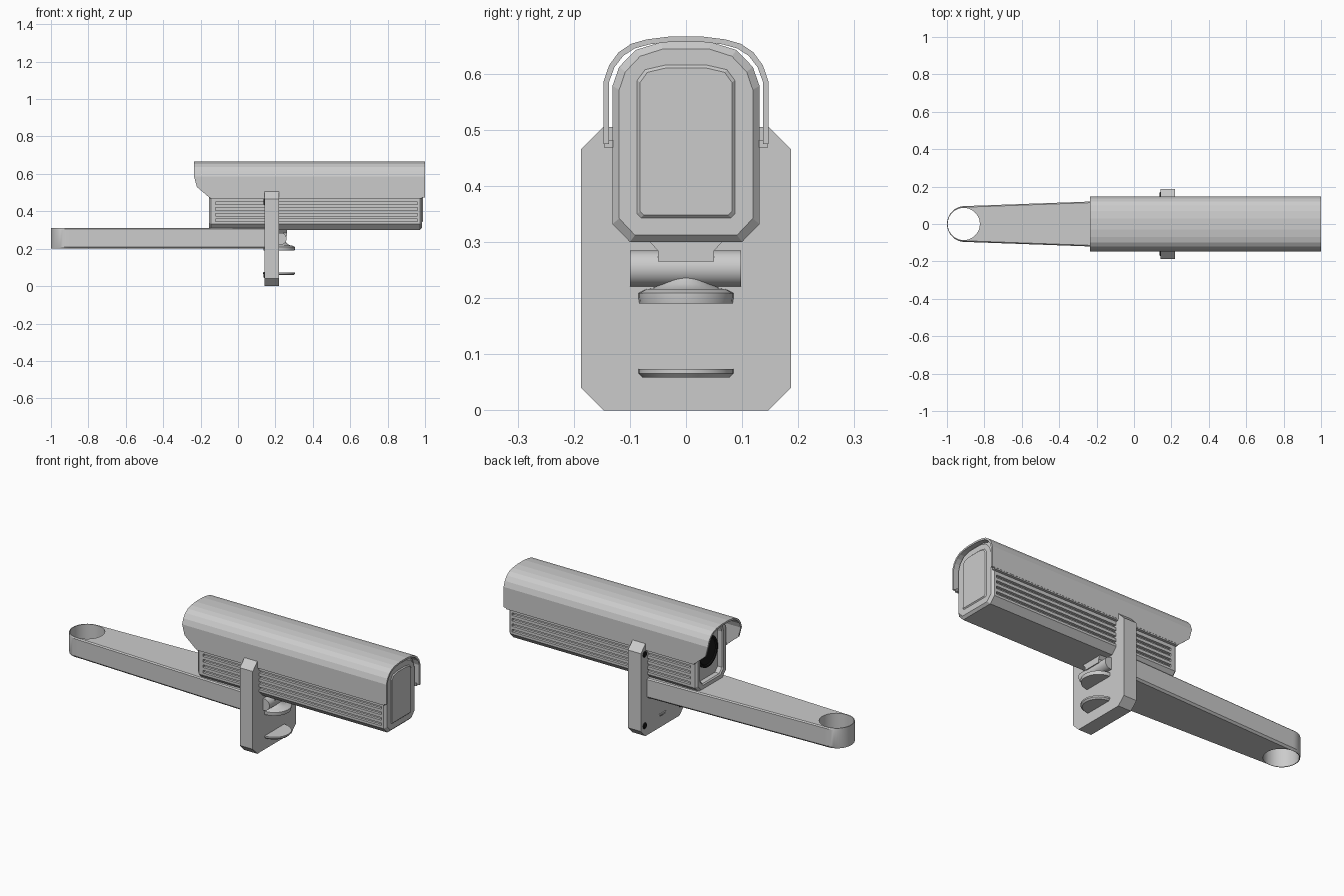
import bpy, bmesh, math

if "Cube" in bpy.data.objects:
    bpy.data.objects.remove(bpy.data.objects["Cube"])

def mat(name, c):
    m = bpy.data.materials.new(name)
    m.diffuse_color = (c, c, c, 1)
    m.use_nodes = True
    m.node_tree.nodes["Principled BSDF"].inputs["Base Color"].default_value = m.diffuse_color
    return m

BLACK = mat("black", 0.01)

def loft(name, rings, material=None, smooth=False):
    """Skin a list of equal-length closed rings and cap both ends."""
    bm = bmesh.new()
    vs = [[bm.verts.new(p) for p in r] for r in rings]
    n = len(rings[0])
    for a, b in zip(vs, vs[1:]):
        for i in range(n):
            j = (i + 1) % n
            bm.faces.new((a[i], a[j], b[j], b[i]))
    bm.faces.new(vs[0][::-1])
    bm.faces.new(vs[-1])
    bmesh.ops.recalc_face_normals(bm, faces=bm.faces)
    me = bpy.data.meshes.new(name)
    bm.to_mesh(me)
    bm.free()
    ob = bpy.data.objects.new(name, me)
    bpy.context.collection.objects.link(ob)
    if material:
        me.materials.append(material)
    if smooth:
        activate(ob)
        bpy.ops.object.shade_smooth_by_angle(angle=math.radians(25))
    return ob

def activate(ob):
    bpy.ops.object.select_all(action='DESELECT')
    ob.select_set(True)
    bpy.context.view_layer.objects.active = ob

def sym(half):
    """Mirror a right-hand (y, z) half profile into a closed outline."""
    return half + [(-y, z) for y, z in reversed(half)]

def at_x(prof, x, inset=0.0):
    """Place a (y, z) outline at x, shrunk by roughly the given margin."""
    ys, zs = [p[0] for p in prof], [p[1] for p in prof]
    cy, cz = (max(ys) + min(ys)) / 2, (max(zs) + min(zs)) / 2
    sy = 1 - 2 * inset / (max(ys) - min(ys))
    sz = 1 - 2 * inset / (max(zs) - min(zs))
    return [(x, cy + (y - cy) * sy, cz + (z - cz) * sz) for y, z in prof]

def lathe(name, c, axis, steps, n=32, material=None):
    """Stacked circles: steps are (distance along axis, radius)."""
    rings = []
    for d, r in steps:
        ring = []
        for i in range(n):
            t = 2 * math.pi * i / n
            u, v = r * math.cos(t), r * math.sin(t)
            o = {'x': (d, u, v), 'y': (u, d, v), 'z': (u, v, d)}[axis]
            ring.append(tuple(a + b for a, b in zip(c, o)))
        rings.append(ring)
    return loft(name, rings, material, True)

# Support arm: tapered bar with rounded end, chamfered edges and a through hole
def arm_ring(z, m):
    pts = [(0.15, 0.134 - m)]
    for i in range(25):
        t = math.radians(88 + 184 * i / 24)
        r = 0.096
        k = min(m, m * max(0, 1 + math.cos(t)))
        pts.append((-0.904 + r * math.cos(t), (r - k) * math.sin(t)))
    pts.append((0.15, -0.134 + m))
    return [(x, y, z) for x, y in pts]

arm = loft("support_arm", [arm_ring(0.20, 0.01), arm_ring(0.21, 0),
                           arm_ring(0.304, 0), arm_ring(0.31, 0.006)])
cutter = lathe("hole_cutter", (-0.91, 0, 0), 'z', [(0.1, 0.086), (0.4, 0.086)], 40)
cutter.hide_render = True
mod = arm.modifiers.new("hole", 'BOOLEAN')
mod.operation, mod.object, mod.solver = 'DIFFERENCE', cutter, 'EXACT'
activate(arm)
bpy.ops.object.modifier_apply(modifier="hole")
bpy.data.objects.remove(cutter)
activate(arm)
bpy.ops.object.shade_smooth_by_angle(angle=math.radians(25))

# Upright clamp plate with cut corners
plate = sym([(0.147, 0), (0.187, 0.04), (0.187, 0.465), (0.147, 0.505)])
loft("clamp_plate", [at_x(plate, 0.142), at_x(plate, 0.22)])
for s in (-1, 1):
    for z in (0.06, 0.45):
        lathe("plate_bolt", (0.136, s * 0.155, z), 'x',
              [(0, 0.012), (0.003, 0.016), (0.01, 0.016)], 12, BLACK)

# Housing body with horizontal grooves along both sides
top = [(0.131, 0.578), (0.119, 0.612), (0.09, 0.642), (0.045, 0.656)]
cap = sym([(0.10, 0.30), (0.131, 0.332)] + top)
half = [(0.10, 0.30), (0.131, 0.332)]
for i in range(4):
    z = 0.352 + i * 0.03
    half += [(0.131, z - 0.007), (0.117, z - 0.007), (0.117, z + 0.007), (0.131, z + 0.007)]
body = sym(half + top)
loft("housing_body", [at_x(body, -0.122), at_x(body, 0.963)])

# Closed end cap with raised panel
loft("end_cap", [at_x(cap, 0.96), at_x(cap, 0.973), at_x(cap, 0.985, 0.012)])
panel = sym([(0.08, 0.343), (0.087, 0.35), (0.087, 0.588), (0.073, 0.607), (0.038, 0.615)])
loft("end_panel", [at_x(panel, 0.98), at_x(panel, 0.985), at_x(panel, 0.99, 0.005)])

# Window frame with recess and dark lens
loft("window_frame", [at_x(cap, -0.12), at_x(cap, -0.145), at_x(cap, -0.156, 0.01),
                      at_x(cap, -0.156, 0.03), at_x(cap, -0.15, 0.036),
                      at_x(cap, -0.126, 0.038)])
lathe("lens", (-0.13, 0, 0.48), 'x', [(0.01, 0.085), (-0.004, 0.085), (-0.004, 0.075),
                                      (0.001, 0.07)], 32, BLACK)

# Sun hood: thin arch with a raked window end
def rake(z):
    if z > 0.585:
        return -0.235
    if z > 0.53:
        return -0.22 - 0.015 * (z - 0.53) / 0.055
    return -0.155 - 0.065 * (z - 0.475) / 0.055

arch = [(0.147, 0.475), (0.147, 0.53), (0.147, 0.586), (0.137, 0.615), (0.12, 0.638),
        (0.098, 0.653), (0.07, 0.661), (0.03, 0.666)]
rings = []
for y, z in sym(arch):
    iy, iz = y * 0.932, z if z < 0.58 else 0.58 + (z - 0.58) * 0.89
    rings.append([(rake(z), y, z), (1, y, z), (1, iy, iz), (rake(z), iy, iz)])
loft("sun_hood", rings)
for s in (-1, 1):
    lip = [(s * 0.130, 0.468), (s * 0.146, 0.468), (s * 0.146, 0.482), (s * 0.130, 0.482)]
    loft("hood_lip", [at_x(lip, -0.15), at_x(lip, 0.985)])

# Tilt joint under the housing
foot = sym([(0.05, 0.265), (0.05, 0.284), (0.066, 0.302)])
loft("joint_foot", [at_x(foot, 0.20), at_x(foot, 0.262)])
lathe("joint_barrel", (0.228, 0, 0.253), 'y', [(-0.1, 0.032), (0.098, 0.032)], 24)
lathe("joint_base", (0.22, 0, 0), 'z',
      [(0.19, 0.083), (0.203, 0.085), (0.209, 0.085), (0.216, 0.07), (0.217, 0.06),
       (0.225, 0.046), (0.24, 0.03), (0.255, 0.022)], 28)
lathe("lower_disc", (0.22, 0, 0), 'z', [(0.058, 0.077), (0.066, 0.085), (0.074, 0.085)], 28)
